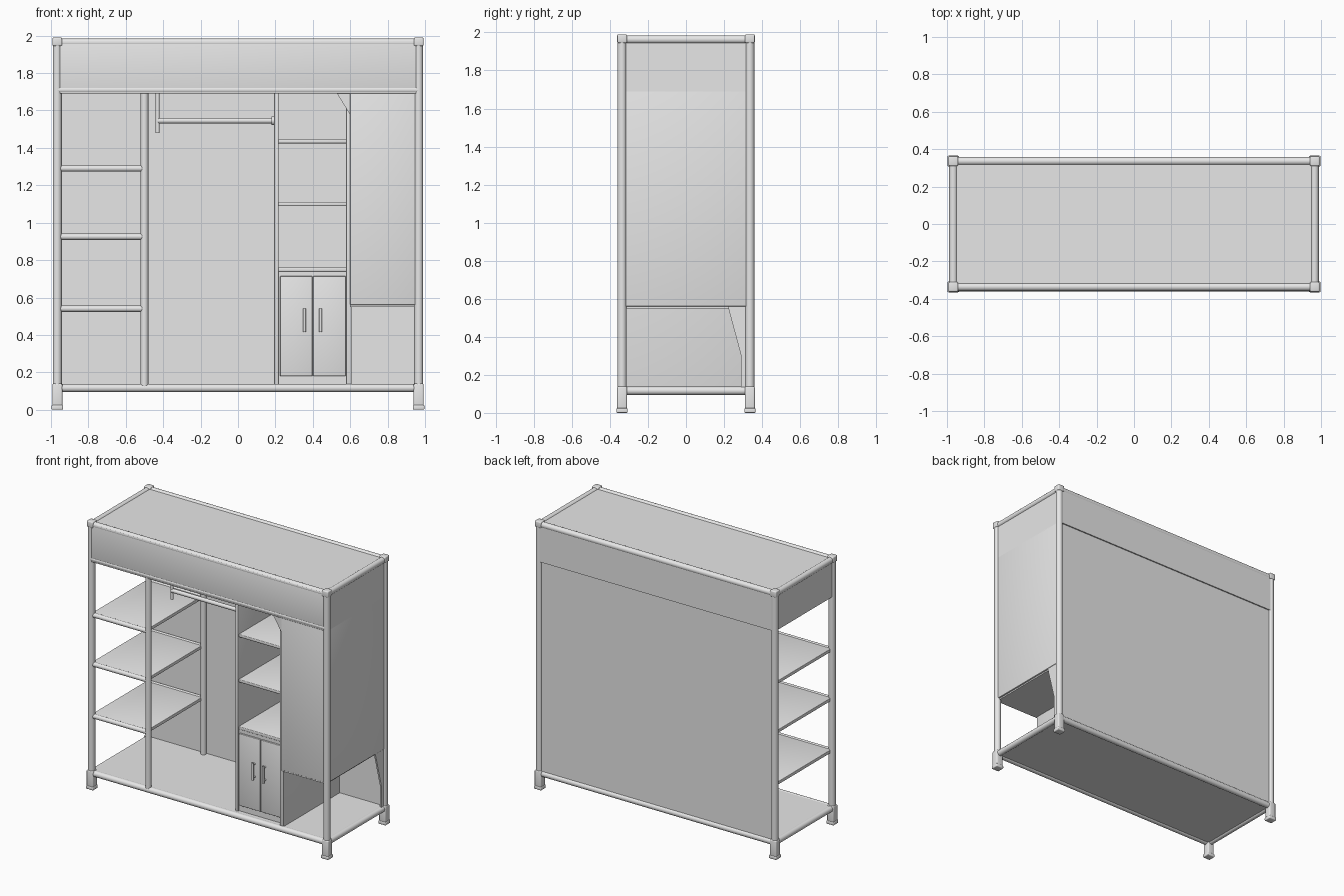
import bpy, bmesh
from mathutils import Vector

if "Cube" in bpy.data.objects:
    bpy.data.objects.remove(bpy.data.objects["Cube"], do_unlink=True)

grey = bpy.data.materials.new("plain grey")
grey.use_nodes = True
COLOUR = (0.8, 0.8, 0.8, 1)
grey.diffuse_color = COLOUR
grey.node_tree.nodes["Principled BSDF"].inputs["Base Color"].default_value = COLOUR


def finish(name, bm):
    bmesh.ops.recalc_face_normals(bm, faces=bm.faces)
    mesh = bpy.data.meshes.new(name)
    bm.to_mesh(mesh)
    bm.free()
    mesh.materials.append(grey)
    obj = bpy.data.objects.new(name, mesh)
    bpy.context.collection.objects.link(obj)
    return obj


def box(name, x, y, z, bevel=0.0):
    """Box from (min, max) pairs, with optionally rounded edges."""
    bm = bmesh.new()
    bmesh.ops.create_cube(bm, size=1)
    for v in bm.verts:
        v.co = Vector([(r[0] + r[1]) / 2 + c * (r[1] - r[0]) for r, c in zip((x, y, z), v.co)])
    if bevel:
        bmesh.ops.bevel(bm, geom=bm.edges[:], offset=bevel, segments=3, profile=0.5, affect='EDGES')
    return finish(name, bm)


def tube(name, a, b, r):
    """Round bar from point a to point b."""
    a, b = Vector(a), Vector(b)
    bm = bmesh.new()
    bmesh.ops.create_cone(bm, cap_ends=True, segments=20, radius1=r, radius2=r, depth=(b - a).length)
    turn = (b - a).to_track_quat('Z', 'Y')
    for v in bm.verts:
        v.co = turn @ v.co + (a + b) / 2
    return finish(name, bm)


def plate(name, points, offset):
    """Flat polygon pushed out along an offset vector."""
    bm = bmesh.new()
    face = bm.faces.new([bm.verts.new(p) for p in points])
    out = bmesh.ops.extrude_face_region(bm, geom=[face])
    moved = [g for g in out["geom"] if isinstance(g, bmesh.types.BMVert)]
    bmesh.ops.translate(bm, verts=moved, vec=offset)
    return finish(name, bm)


PX, PY, R = 0.966, 0.336, 0.024      # post centres and radius
FLOOR, HEAD, TOP = 0.14, 1.69, 1.985
SIDES = ((-1, "right"), (1, "left"))
ENDS = ((-1, "front"), (1, "back"))

# Corner posts, sockets and feet
for sx, side in SIDES:
    for sy, end in ENDS:
        x, y = sx * PX, sy * PY
        tube(f"{end}_{side}_post", (x, y, 0.1), (x, y, TOP), R)
        box(f"{end}_{side}_leg", (x - 0.027, x + 0.027), (y - 0.026, y + 0.026), (0, FLOOR), 0.008)
        box(f"{end}_{side}_foot", (x - 0.031, x + 0.031), (y - 0.029, y + 0.029), (0, 0.025), 0.006)
        box(f"{end}_{side}_cap", (x - 0.026, x + 0.026), (y - 0.026, y + 0.026), (TOP - 0.04, 1.99), 0.007)

# Round rails at the base and the top
for z, level in ((0.116, "base"), (TOP - 0.022, "top")):
    for sy, end in ENDS:
        tube(f"{end}_{level}_rail", (-PX, sy * PY, z), (PX, sy * PY, z), R - 0.002)
    for sx, side in SIDES:
        tube(f"{side}_{level}_rail", (sx * PX, -PY, z), (sx * PX, PY, z), R - 0.002)

# Floor, roof, ceiling and back
box("floor_panel", (-PX, PX), (-PY, PY), (0.105, 0.135))
box("roof_panel", (-PX, PX), (-PY, PY), (1.955, 1.975))
box("ceiling_panel", (-PX, PX), (-PY, PY), (HEAD, HEAD + 0.015))
box("back_panel", (-PX, PX), (0.325, 0.345), (0.11, 1.97))
box("back_header", (-0.95, 0.95), (0.34, 0.354), (HEAD, 1.97))

# Header band around the top
box("front_header", (-0.955, 0.955), (-0.357, -0.335), (HEAD, 1.975), 0.005)
tube("front_header_hem", (-PX, -0.34, HEAD + 0.02), (PX, -0.34, HEAD + 0.02), 0.02)
for sx, side in SIDES:
    box(f"{side}_header", sorted((sx * 0.96, sx * 0.978)), (-PY, PY), (HEAD, 1.97))

# Open shelves beside the single middle post
for i, z in enumerate((0.54, 0.925, 1.29)):
    box(f"side_shelf_{i + 1}", (-PX, -0.51), (-0.335, 0.33), (z - 0.012, z + 0.012), 0.004)
    for y in (-0.335, 0.315):
        tube(f"side_shelf_bar_{i + 1}", (-PX, y, z), (-0.5, y, z), 0.017)
for sy, end in ENDS:
    y = -0.335 if sy < 0 else 0.31
    tube(f"{end}_middle_post", (-0.5, y, 0.12), (-0.5, y, HEAD + 0.01), 0.021)

# Hanging rod with its drop bracket
tube("hanging_rod", (-0.43, -0.16, 1.545), (0.2, -0.16, 1.545), 0.015)
tube("rod_bracket", (-0.43, -0.16, 1.48), (-0.43, -0.16, HEAD + 0.01), 0.011)
tube("rod_end_plate", (0.18, -0.16, 1.545), (0.2, -0.16, 1.545), 0.024)

# Cabinet column: partitions, shelves, doors and handles
box("cabinet_right_wall", (0.193, 0.217), (-0.31, 0.33), (0.13, HEAD + 0.005), 0.005)
box("cabinet_left_wall", (0.578, 0.608), (-0.335, 0.33), (0.13, HEAD + 0.005), 0.005)
for i, z in enumerate((0.75, 1.1, 1.435)):
    box(f"cabinet_shelf_{i + 1}", (0.21, 0.585), (-0.3, 0.33), (z - 0.011, z + 0.011), 0.005)
box("cabinet_front_frame", (0.21, 0.585), (-0.297, -0.275), (0.13, 0.75))
for a, b, side in ((0.225, 0.398, "right"), (0.402, 0.575, "left")):
    box(f"{side}_door", (a, b), (-0.31, -0.29), (0.18, 0.715), 0.004)
for x, side in ((0.355, "right"), (0.442, "left")):
    tube(f"{side}_door_handle", (x, -0.336, 0.415), (x, -0.336, 0.54), 0.008)
    for z in (0.43, 0.525):
        tube(f"{side}_handle_stud", (x, -0.336, z), (x, -0.305, z), 0.006)

# Closed compartment over the open corner
box("compartment_front", (0.6, PX), (-0.35, -0.335), (0.56, HEAD + 0.01), 0.004)
box("compartment_side", (0.962, 0.978), (-PY, PY), (0.56, HEAD + 0.01), 0.004)
box("compartment_base", (0.6, PX), (-0.345, 0.33), (0.55, 0.565))

# Draped corner pieces
plate("front_corner_drape", [(0.53, -0.345, HEAD), (0.61, -0.345, HEAD), (0.61, -0.345, 1.56)], (0, 0.012, 0))
plate("side_corner_drape", [(0.962, 0.22, 0.56), (0.962, 0.33, 0.56), (0.962, 0.33, 0.13),
                            (0.962, 0.29, 0.13), (0.962, 0.29, 0.3)], (0.012, 0, 0))

# Smooth round parts, keep panel edges crisp
for obj in bpy.context.scene.objects:
    obj.select_set(obj.type == 'MESH')
    if obj.type == 'MESH':
        bpy.context.view_layer.objects.active = obj
bpy.ops.object.shade_smooth_by_angle(angle=0.7)
